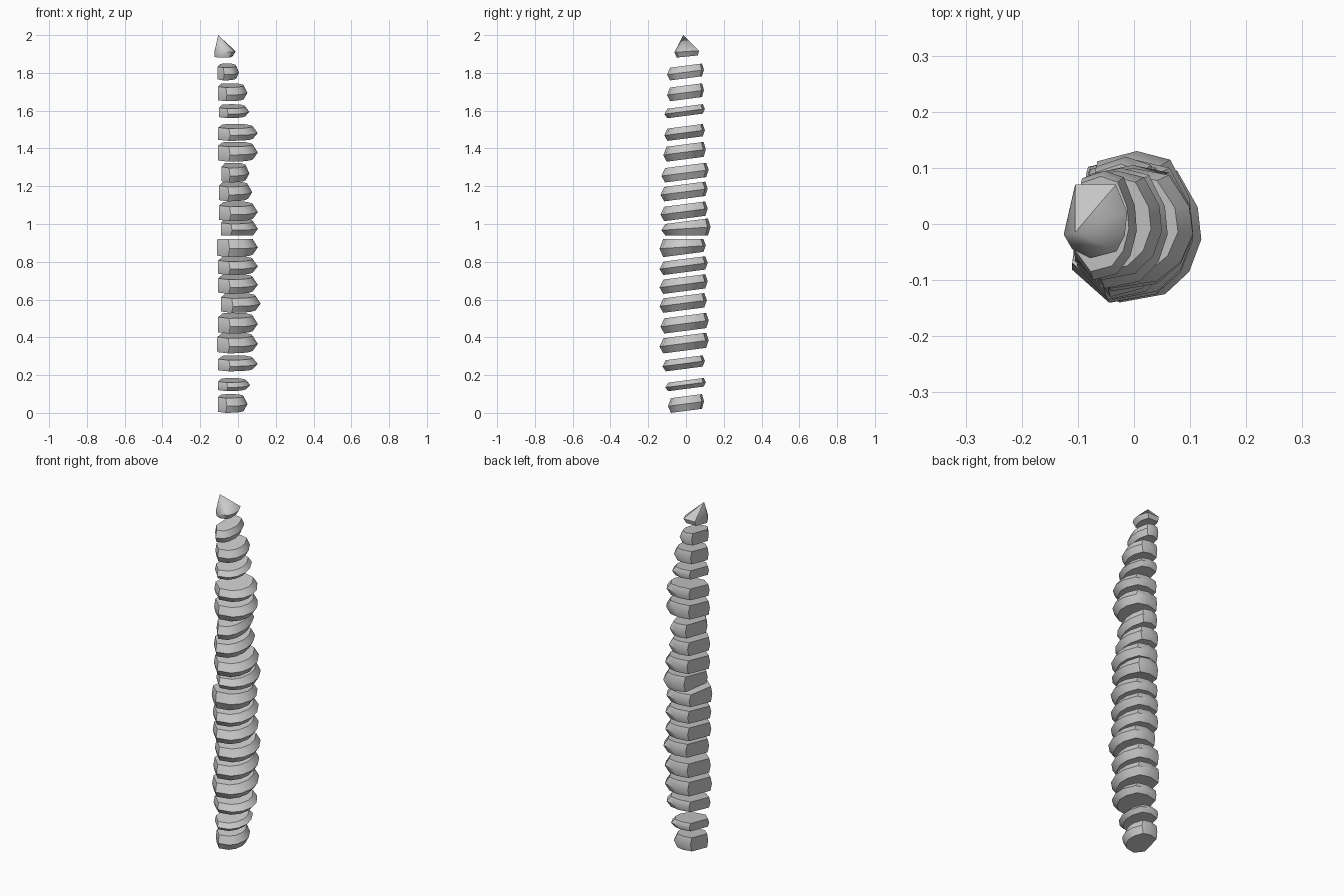
import bpy, bmesh, math

if "Cube" in bpy.data.objects:
    bpy.data.objects.remove(bpy.data.objects["Cube"])

# Shared cross-section as fractions of each segment's width (x) and depth (y):
# one hard corner at back left, two flat sides, rounded elsewhere
OUTLINE = [(.15, .93), (.5, 1), (.8, .94), (.97, .68), (1, .45), (.9, .22),
           (.7, .06), (.32, 0), (.02, .24)]
TIP = [(.18, 1), (.82, 1), (1, .64), (.96, .33), (.83, .12), (.42, .03),
       (.13, .15), (0, .34)]
ANCHOR = (.05, .6)
TILT = .13

# x min, x max, y min, y max, z min, z max
SEGMENTS = [
    (-.11, .05, -.095, .095, .00, .10),
    (-.11, .065, -.11, .105, .115, .185),
    (-.11, .105, -.125, .10, .22, .305),
    (-.115, .105, -.14, .12, .315, .425),
    (-.11, .105, -.135, .12, .42, .53),
    (-.095, .12, -.14, .11, .53, .635),
    (-.11, .105, -.14, .115, .63, .735),
    (-.11, .105, -.14, .115, .73, .83),
    (-.115, .105, -.14, .105, .825, .92),
    (-.095, .105, -.13, .13, .94, 1.03),
    (-.105, .105, -.135, .115, 1.015, 1.12),
    (-.105, .075, -.135, .115, 1.12, 1.225),
    (-.09, .06, -.13, .12, 1.22, 1.325),
    (-.11, .105, -.12, .105, 1.33, 1.435),
    (-.11, .105, -.115, .10, 1.44, 1.53),
    (-.105, .06, -.115, .10, 1.56, 1.635),
    (-.11, .05, -.10, .095, 1.65, 1.745),
    (-.11, .005, -.10, .095, 1.76, 1.85),
]


def ring(bm, outline, box, scale, z, tilt):
    x0, x1, y0, y1 = box
    verts = []
    for u, v in outline:
        u = ANCHOR[0] + (u - ANCHOR[0]) * scale
        v = ANCHOR[1] + (v - ANCHOR[1]) * scale
        y = y0 + (y1 - y0) * v
        verts.append(bm.verts.new((x0 + (x1 - x0) * u, y, z + tilt * y)))
    return verts


def bridge(bm, a, b):
    n = len(a)
    for i in range(n):
        j = (i + 1) % n
        bm.faces.new((a[i], a[j], b[j], b[i]))


def finish(bm, name):
    bmesh.ops.recalc_face_normals(bm, faces=bm.faces)
    mesh = bpy.data.meshes.new(name)
    bm.to_mesh(mesh)
    bm.free()
    obj = bpy.data.objects.new(name, mesh)
    bpy.context.collection.objects.link(obj)
    bpy.ops.object.select_all(action='DESELECT')
    obj.select_set(True)
    bpy.context.view_layer.objects.active = obj
    bpy.ops.object.shade_smooth_by_angle(angle=math.radians(42))


# Stacked segments: slanted slabs with a bulging middle
for i, (x0, x1, y0, y1, z0, z1) in enumerate(SEGMENTS):
    bm = bmesh.new()
    box = (x0, x1, y0, y1)
    # the two middle segments meet at a level gap
    low_tilt = 0 if i == 9 else TILT
    top_tilt = 0 if i == 8 else TILT
    zb = z0 - low_tilt * y0 * .85
    zt = z1 - top_tilt * y1 * .93
    low = ring(bm, OUTLINE, box, .87, zb, low_tilt)
    mid = ring(bm, OUTLINE, box, 1, zb + (zt - zb) * .48, (low_tilt + top_tilt) / 2)
    top = ring(bm, OUTLINE, box, .87, zt, top_tilt)
    bridge(bm, low, mid)
    bridge(bm, mid, top)
    bm.faces.new(low)
    bm.faces.new(top)
    finish(bm, f"segment_{i + 1:02d}")

# Pointed tip with an off-centre apex
bm = bmesh.new()
box = (-.125, -.012, -.065, .07)
low = ring(bm, TIP, box, .85, 1.886, .1)
mid = ring(bm, TIP, box, 1, 1.913, .06)
apex = bm.verts.new((-.105, -.015, 2.0))
bridge(bm, low, mid)
bm.faces.new(low)
for i in range(len(mid)):
    bm.faces.new((mid[i], mid[(i + 1) % len(mid)], apex))
finish(bm, "pointed_tip")
